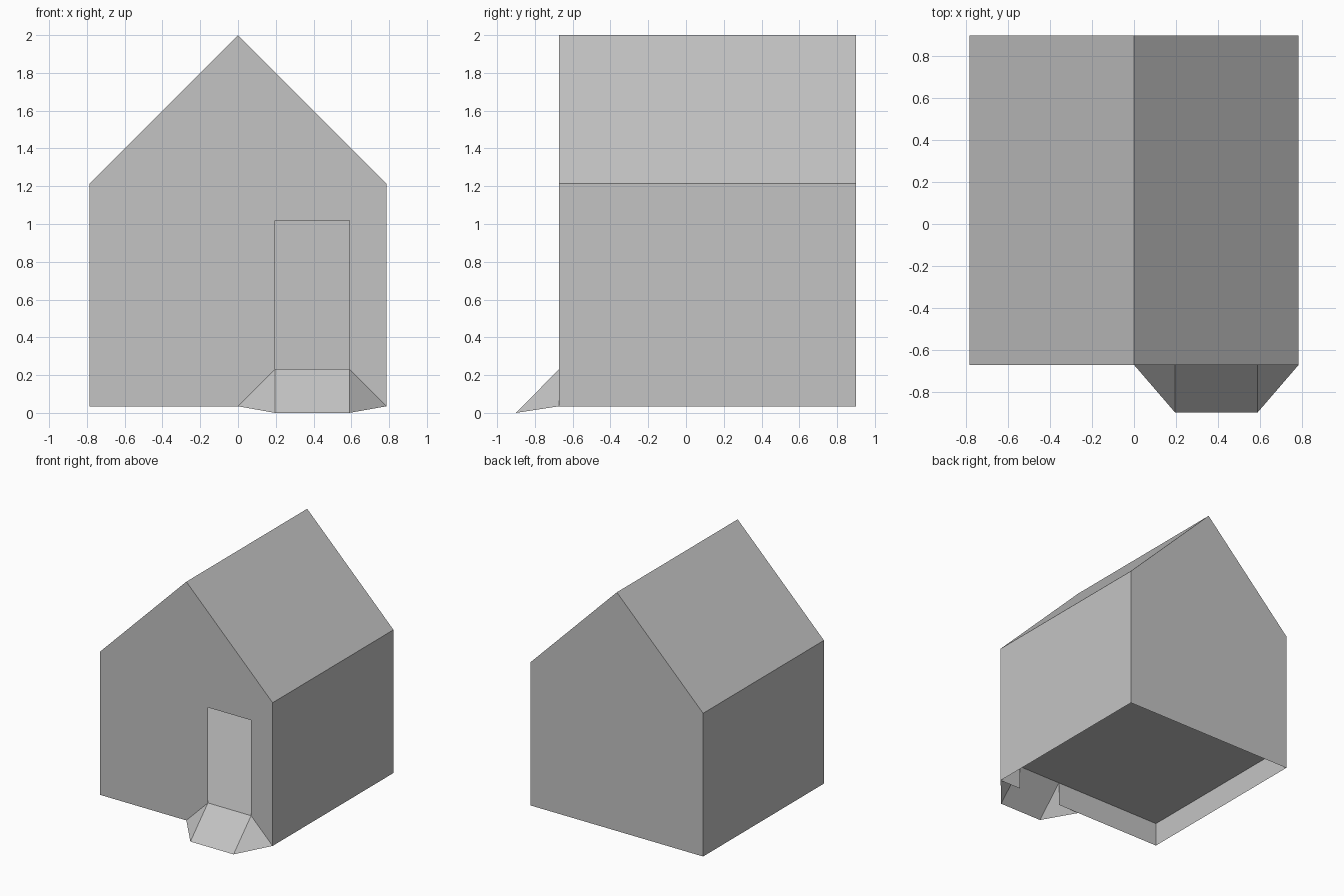
import bpy
import bmesh

cube = bpy.data.objects.get("Cube")
if cube:
    bpy.data.objects.remove(cube, do_unlink=True)

# Dimensions: the house is laid out on a module U
U = 0.1965
BASE = 0.035
HALF = 4 * U
BACK, FRONT, TOE = 0.9, 0.9 - 8 * U, -0.9
FLOOR, DOOR_TOP = BASE + U, BASE + 5 * U
EAVES, RIDGE = BASE + 6 * U, BASE + 10 * U
DOOR_X = (U, 3 * U)

# Single plain grey
grey = bpy.data.materials.new("plain_grey")
grey.use_nodes = True
colour = (0.55, 0.55, 0.55, 1)
grey.diffuse_color = colour
grey.node_tree.nodes["Principled BSDF"].inputs["Base Color"].default_value = colour


def sheet(name, *polygons):
    """Thin flat-faced object made of polygons, sharing equal corners."""
    bm = bmesh.new()
    corners = {}
    for polygon in polygons:
        for p in polygon:
            if p not in corners:
                corners[p] = bm.verts.new(p)
        bm.faces.new([corners[p] for p in polygon])
    mesh = bpy.data.meshes.new(name)
    bm.to_mesh(mesh)
    bm.free()
    mesh.materials.append(grey)
    obj = bpy.data.objects.new(name, mesh)
    bpy.context.collection.objects.link(obj)
    return obj


def upright(outline, y):
    return [(x, y, z) for x, z in outline]


# Gable walls, the front one with a doorway open down to its base
gable = [(HALF, BASE), (HALF, EAVES), (0, RIDGE), (-HALF, EAVES), (-HALF, BASE)]
doorway = [(DOOR_X[0], BASE), (DOOR_X[0], DOOR_TOP),
           (DOOR_X[1], DOOR_TOP), (DOOR_X[1], BASE)]
sheet("front_wall", upright(gable + doorway, FRONT))
sheet("back_wall", upright(gable[::-1], BACK))

# Side walls and roof slopes
for side, s in (("left", 1), ("right", -1)):
    x = s * HALF
    wall = [(x, FRONT, BASE), (x, BACK, BASE), (x, BACK, EAVES), (x, FRONT, EAVES)]
    slope = [(x, FRONT, EAVES), (x, BACK, EAVES), (0, BACK, RIDGE), (0, FRONT, RIDGE)]
    sheet(side + "_wall", wall[::s])
    sheet(side + "_roof", slope[::s])

# Raised floor
sheet("floor", [(-HALF, FRONT, FLOOR), (HALF, FRONT, FLOOR),
                (HALF, BACK, FLOOR), (-HALF, BACK, FLOOR)])

# Door ramp with flared sides, open underneath
a, b = DOOR_X
top_a, top_b = (a, FRONT, FLOOR), (b, FRONT, FLOOR)
toe_a, toe_b = (a, TOE, 0), (b, TOE, 0)
sheet("ramp",
      [toe_a, toe_b, top_b, top_a],
      [(0, FRONT, BASE), toe_a, top_a],
      [toe_b, (HALF, FRONT, BASE), top_b])
